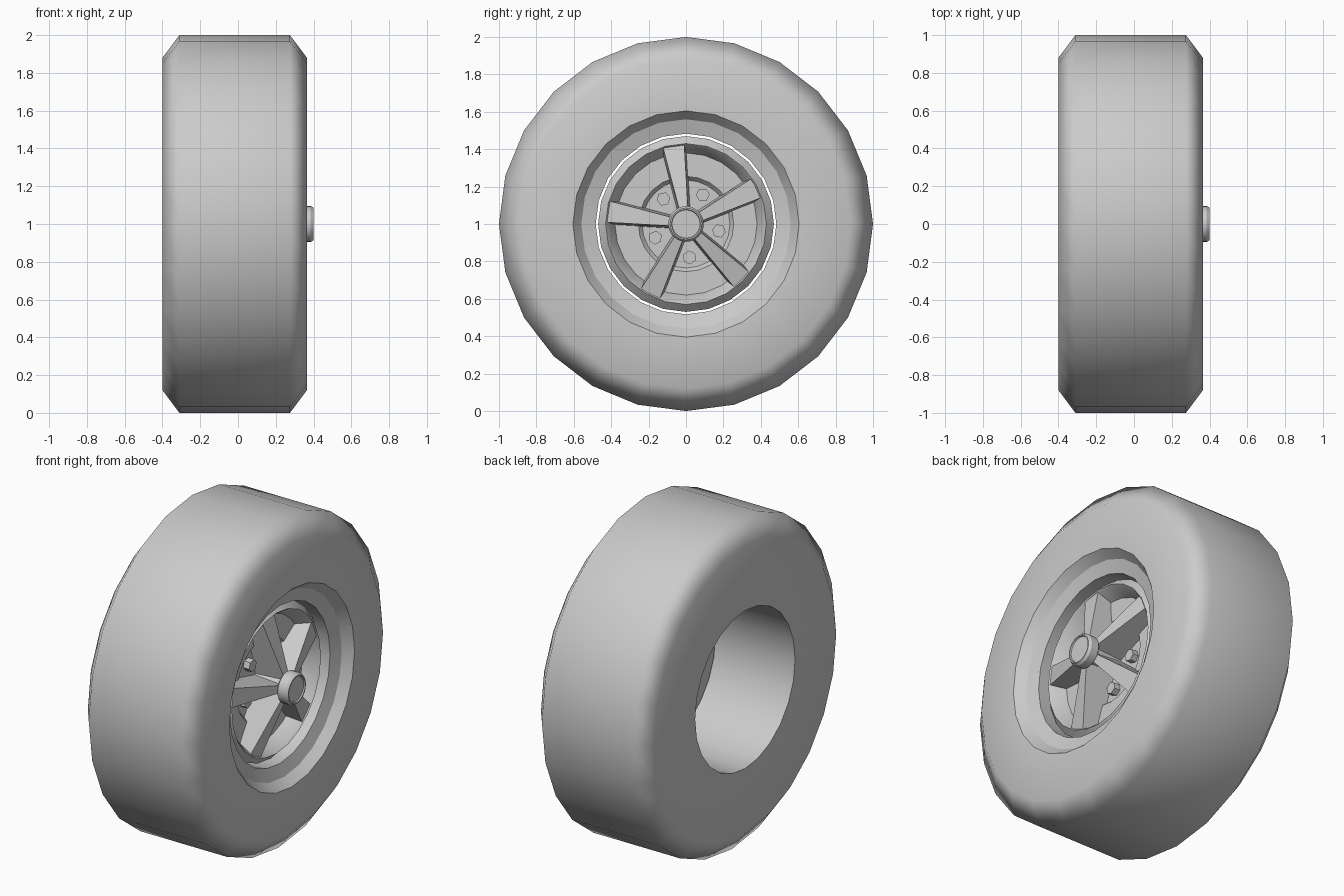
import bpy, bmesh
from math import sin, cos, pi, radians, hypot
from mathutils import Vector

cube = bpy.data.objects.get("Cube")
if cube:
    bpy.data.objects.remove(cube, do_unlink=True)

grey = bpy.data.materials.new("light_grey")
grey.use_nodes = True
color = (0.6, 0.6, 0.6, 1)
grey.diffuse_color = color
grey.node_tree.nodes["Principled BSDF"].inputs["Base Color"].default_value = color


def finish(name, bm):
    bmesh.ops.recalc_face_normals(bm, faces=bm.faces)
    mesh = bpy.data.meshes.new(name)
    bm.to_mesh(mesh)
    bm.free()
    mesh.materials.append(grey)
    obj = bpy.data.objects.new(name, mesh)
    bpy.context.collection.objects.link(obj)
    return obj


def point(x, r, angle, side=0, centre=(0, 1)):
    """Point at a radius and angle about an axle along x, shifted sideways."""
    return Vector((x, centre[0] + r * cos(angle) - side * sin(angle),
                   centre[1] + r * sin(angle) + side * cos(angle)))


def lathe(name, profile, sides=24, closed=False, centre=(0, 1), turn=0):
    """Spin an (x, radius) profile about the axle; cap the ends if open."""
    bm = bmesh.new()
    rings = [[bm.verts.new(point(x, r, turn + 2 * pi * i / sides, 0, centre))
              for i in range(sides)] for x, r in profile]
    pairs = list(zip(rings, rings[1:]))
    if closed:
        pairs.append((rings[-1], rings[0]))
    else:
        bm.faces.new(rings[0])
        bm.faces.new(rings[-1])
    for a, b in pairs:
        for i in range(sides):
            j = (i + 1) % sides
            bm.faces.new((a[i], a[j], b[j], b[i]))
    return finish(name, bm)


def smooth(obj, degrees):
    bpy.ops.object.select_all(action='DESELECT')
    obj.select_set(True)
    bpy.context.view_layer.objects.active = obj
    bpy.ops.object.shade_smooth_by_angle(angle=radians(degrees))


# Tyre with soft shoulders, a stepped front opening and a plain bore
tyre = lathe("tyre", [(-0.4, 0.483), (-0.4, 0.88), (-0.31, 1), (0.275, 1),
                      (0.365, 0.88), (0.365, 0.605), (0.31, 0.56),
                      (0.285, 0.483)], closed=True)
smooth(tyre, 60)
for edge in tyre.data.edges:
    v, w = [tyre.data.vertices[i].co for i in edge.vertices]
    if max(hypot(p.y, p.z - 1) for p in (v, w)) < 0.7 and abs(v.x - w.x) < 0.001:
        edge.use_edge_sharp = True
weighted = tyre.modifiers.new("soft_shoulders", 'WEIGHTED_NORMAL')
weighted.keep_sharp = True

# Rim dish with chamfered lip and recessed centre
rim = lathe("rim", [(0.13, 0.47), (0.22, 0.47), (0.26, 0.43), (0.25, 0.42),
                    (0.17, 0.38), (0.17, 0.255), (0.145, 0.235)])
smooth(rim, 25)

# Five tapered spokes rising from lip to hub
for n in range(5):
    angle = radians(99 + 72 * n)
    bm = bmesh.new()
    ends = []
    for r, front, half in ((0.05, 0.34, 0.02), (0.43, 0.25, 0.058)):
        ends.append([bm.verts.new(point(x, r, angle, s)) for x, s in
                     ((0.14, -half - 0.012), (front, -half),
                      (front, half), (0.14, half + 0.012))])
    a, b = ends
    bm.faces.new(a)
    bm.faces.new(b)
    for i in range(4):
        j = (i + 1) % 4
        bm.faces.new((a[i], a[j], b[j], b[i]))
    finish(f"spoke_{n + 1}", bm)

    # Hexagonal wheel nut between spokes
    nut_angle = angle - radians(39)
    lathe(f"wheel_nut_{n + 1}", [(0.14, 0.037), (0.185, 0.037)], sides=6,
          centre=(0.18 * cos(nut_angle), 1 + 0.18 * sin(nut_angle)), turn=nut_angle)

# Hub core and bevelled centre cap
smooth(lathe("hub_core", [(0.14, 0.06), (0.34, 0.06)], sides=20), 30)
cap = lathe("hub_cap", [(0.325, 0.085), (0.335, 0.095), (0.385, 0.095),
                        (0.4, 0.085), (0.4, 0.078), (0.392, 0.075)], sides=24)
smooth(cap, 30)
